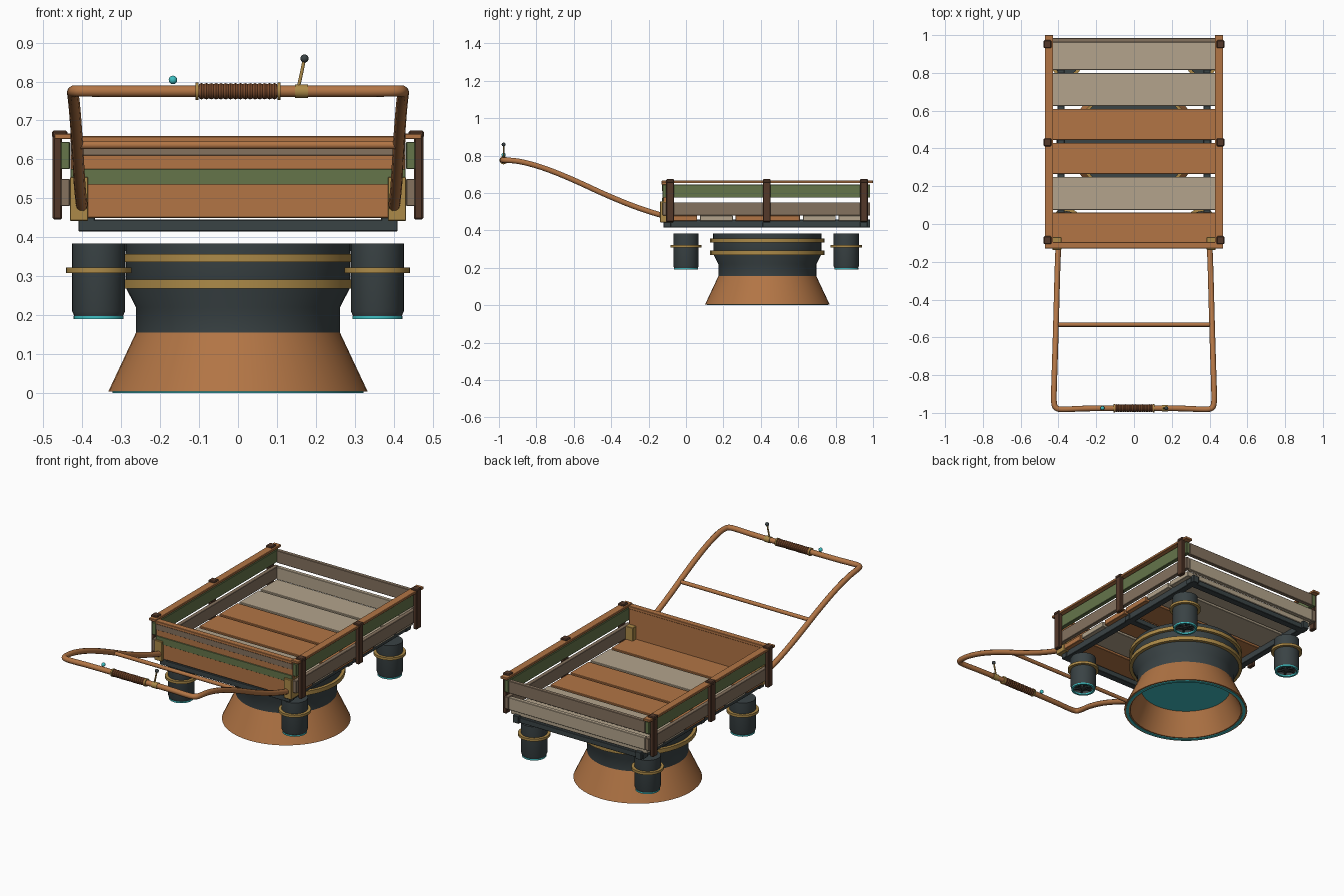
import bpy, bmesh, math
from mathutils import Vector

if "Cube" in bpy.data.objects:
    bpy.data.objects.remove(bpy.data.objects["Cube"], do_unlink=True)


def material(name, hex_code):
    def linear(c):
        return c / 12.92 if c < 0.04045 else ((c + 0.055) / 1.055) ** 2.4
    rgb = [linear(int(hex_code[i:i + 2], 16) / 255) for i in (0, 2, 4)]
    m = bpy.data.materials.new(name)
    m.use_nodes = True
    m.diffuse_color = (*rgb, 1)
    m.node_tree.nodes["Principled BSDF"].inputs["Base Color"].default_value = (*rgb, 1)
    return m


COPPER = material("copper orange", "B27545")
PALE = material("pale weathered wood", "B3A48C")
TAUPE = material("taupe wood", "85725F")
GREEN = material("faded green", "65754A")
BROWN = material("dark brown", "54392A")
GRIP = material("leather brown", "7A4A2C")
IRON = material("charcoal metal", "3A4345")
BRASS = material("brass", "AC8A48")
TEAL = material("glowing teal", "3FBFC2")


def finish(name, bm, mats, bevel=0):
    me = bpy.data.meshes.new(name)
    bmesh.ops.recalc_face_normals(bm, faces=bm.faces)
    bm.to_mesh(me)
    bm.free()
    ob = bpy.data.objects.new(name, me)
    bpy.context.collection.objects.link(ob)
    for m in mats:
        me.materials.append(m)
    if bevel:
        mod = ob.modifiers.new("soft edge", "BEVEL")
        mod.width, mod.segments = bevel, 1
    else:
        me.shade_smooth()
        me.set_sharp_from_angle(angle=math.radians(30))
    return ob


def box(name, x, y, z, mat, bevel=0.002):
    """Box from (low, high) ranges on each axis."""
    bm = bmesh.new()
    bmesh.ops.create_cube(bm, size=1)
    for v in bm.verts:
        v.co = [(lo + hi) / 2 + c * (hi - lo) for c, (lo, hi) in zip(v.co, (x, y, z))]
    return finish(name, bm, [mat], bevel)


def lathe(name, profile, centre, mat, segs=32, closed=False, axis="Z"):
    """Spin a (radius, height) profile; closed joins its last point to its first."""
    bm = bmesh.new()
    rings = []
    for r, h in profile:
        ring = []
        for i in range(segs):
            a = math.tau * i / segs
            p = Vector((r * math.cos(a), r * math.sin(a), h))
            if axis == "X":
                p = Vector((p.z, p.x, p.y))
            ring.append(bm.verts.new(p + Vector(centre)))
        rings.append(ring)
    pairs = list(zip(rings, rings[1:]))
    if closed:
        pairs.append((rings[-1], rings[0]))
    for a, b in pairs:
        for i in range(segs):
            j = (i + 1) % segs
            bm.faces.new((a[i], a[j], b[j], b[i]))
    if not closed:
        bm.faces.new(rings[0])
        bm.faces.new(rings[-1])
    return finish(name, bm, [mat])


def band(name, inner, outer, low, high, centre, mat, segs=32):
    return lathe(name, [(inner, low), (outer, low), (outer, high), (inner, high)],
                 centre, mat, segs, closed=True)


def tube(name, points, radius, mat):
    cu = bpy.data.curves.new(name, "CURVE")
    cu.dimensions = "3D"
    cu.bevel_depth, cu.bevel_resolution, cu.use_fill_caps = radius, 3, True
    sp = cu.splines.new("NURBS")
    sp.points.add(len(points) - 1)
    for p, co in zip(sp.points, points):
        p.co = (*co, 1)
    sp.order_u, sp.use_endpoint_u, sp.resolution_u = 3, True, 6
    cu.materials.append(mat)
    ob = bpy.data.objects.new(name, cu)
    bpy.context.collection.objects.link(ob)
    return ob


def ball(name, centre, radius, mat):
    bm = bmesh.new()
    bmesh.ops.create_uvsphere(bm, u_segments=16, v_segments=10, radius=radius)
    bmesh.ops.translate(bm, verts=bm.verts, vec=centre)
    return finish(name, bm, [mat])


UPPER, LOWER = (0.575, 0.645), (0.48, 0.55)

# Cart floor slats
floor = [(-0.12, 0.06, COPPER), (0.075, 0.25, PALE), (0.265, 0.43, COPPER),
         (0.445, 0.61, COPPER), (0.625, 0.80, PALE), (0.815, 0.965, PALE)]
for lo, hi, mat in floor:
    box("floor_slat", (-0.43, 0.43), (lo, hi), (0.45, 0.48), mat)

# Side walls, posts, chassis rails and handle brackets
for side, s in (("left", 1), ("right", -1)):
    def span(a, b):
        return tuple(sorted((a * s, b * s)))
    box(side + "_upper_plank", span(0.432, 0.456), (-0.125, 0.985), UPPER, GREEN)
    box(side + "_lower_plank", span(0.432, 0.456), (-0.125, 0.985), LOWER, TAUPE)
    box(side + "_top_rail", span(0.428, 0.472), (-0.13, 1.0), (0.652, 0.666), COPPER)
    for y in (-0.085, 0.432, 0.952):
        box(side + "_post", span(0.452, 0.476), (y - 0.021, y + 0.021), (0.445, 0.668), BROWN, 0.004)
        box(side + "_post_cap", span(0.438, 0.478), (y - 0.021, y + 0.021), (0.655, 0.674), BROWN, 0.004)
    box(side + "_chassis_rail", span(0.368, 0.405), (-0.12, 0.985), (0.415, 0.457), IRON)
    box(side + "_handle_bracket", span(0.385, 0.432), (-0.138, -0.07), (0.442, 0.555), BRASS)

# Chassis cross bars
for y in (-0.1, 0.43, 0.95):
    box("chassis_cross_bar", (-0.41, 0.41), (y - 0.02, y + 0.02), (0.415, 0.445), IRON)

# Back wall
box("back_upper_plank", (-0.43, 0.43), (0.962, 0.985), UPPER, TAUPE)
box("back_lower_plank", (-0.43, 0.43), (0.962, 0.985), LOWER, PALE)

# Front wall with coloured strips on its outside
box("front_board", (-0.43, 0.43), (-0.122, -0.1), (0.45, 0.645), COPPER)
box("front_top_rail", (-0.43, 0.43), (-0.13, -0.095), (0.643, 0.66), COPPER)
box("front_taupe_strip", (-0.43, 0.43), (-0.127, -0.121), (0.61, 0.643), TAUPE, 0.001)
box("front_green_strip", (-0.43, 0.43), (-0.127, -0.121), (0.535, 0.575), GREEN, 0.001)

# Push handle: one bent tube and a cross bar
arm = [(0.4, -0.11, 0.475), (0.405, -0.22, 0.505), (0.41, -0.42, 0.585), (0.415, -0.6, 0.67),
       (0.42, -0.76, 0.735), (0.424, -0.88, 0.768), (0.425, -0.945, 0.775),
       (0.415, -0.98, 0.776), (0.36, -0.982, 0.775), (0.25, -0.975, 0.775)]
tube("handle_frame", arm + [(-x, y, z) for x, y, z in reversed(arm)], 0.015, COPPER)
tube("handle_cross_bar", [(-0.412, -0.533, 0.637), (0, -0.533, 0.637), (0.412, -0.533, 0.637)], 0.011, COPPER)

# Ribbed grip with brass collars
bar = (0, -0.975, 0.775)
ribs = [(0.021 if i % 2 else 0.0185, -0.1 + 0.2 * i / 32) for i in range(33)]
lathe("handle_grip", ribs, bar, GRIP, 16, axis="X")
for x in (-0.105, 0.105):
    lathe("grip_collar", [(0.022, x - 0.004), (0.022, x + 0.004)], bar, BRASS, 16, axis="X")

# Control lever and indicator bead
lathe("lever_clamp", [(0.0175, 0.147), (0.0175, 0.18)], bar, BRASS, 16, axis="X")
tube("lever_stalk", [(0.155, -0.975, 0.785), (0.163, -0.975, 0.82), (0.17, -0.975, 0.855)], 0.0045, BRASS)
ball("lever_knob", (0.171, -0.975, 0.859), 0.0105, IRON)
ball("indicator_bead", (-0.167, -0.975, 0.804), 0.011, TEAL)

# Central thruster
hub = (0, 0.435, 0)
lathe("thruster_body", [(0.24, 0.15), (0.262, 0.15), (0.262, 0.22), (0.288, 0.27), (0.29, 0.384)], hub, IRON, 48)
band("thruster_upper_band", 0.28, 0.306, 0.336, 0.357, hub, BRASS)
band("thruster_lower_band", 0.28, 0.306, 0.268, 0.291, hub, BRASS)
lathe("thruster_nozzle", [(0.262, 0.155), (0.333, 0.004), (0.3, 0.004), (0.235, 0.148)],
      hub, COPPER, 48, closed=True)
band("nozzle_rim_glow", 0.308, 0.323, 0, 0.006, hub, TEAL, 48)
lathe("nozzle_core_glow", [(0.245, 0.135), (0.245, 0.15)], hub, TEAL, 48)

# Four corner lift pods
for x in (-0.358, 0.358):
    for y in (0, 0.857):
        c = (x, y, 0)
        lathe("pod_body", [(0.055, 0.215), (0.055, 0.196), (0.062, 0.196), (0.068, 0.21), (0.068, 0.384)],
              c, IRON)
        band("pod_band", 0.06, 0.084, 0.308, 0.322, c, BRASS)
        band("pod_glow_ring", 0.053, 0.064, 0.19, 0.198, c, TEAL)
        lathe("pod_fan_hub", [(0.014, 0.196), (0.014, 0.216)], c, IRON, 16)
        for k in range(3):
            blade = box("pod_fan_blade", (-0.055, 0.055), (-0.005, 0.005), (0.2, 0.208), IRON, 0.001)
            blade.location = c
            blade.rotation_euler.z = k * math.pi / 3
